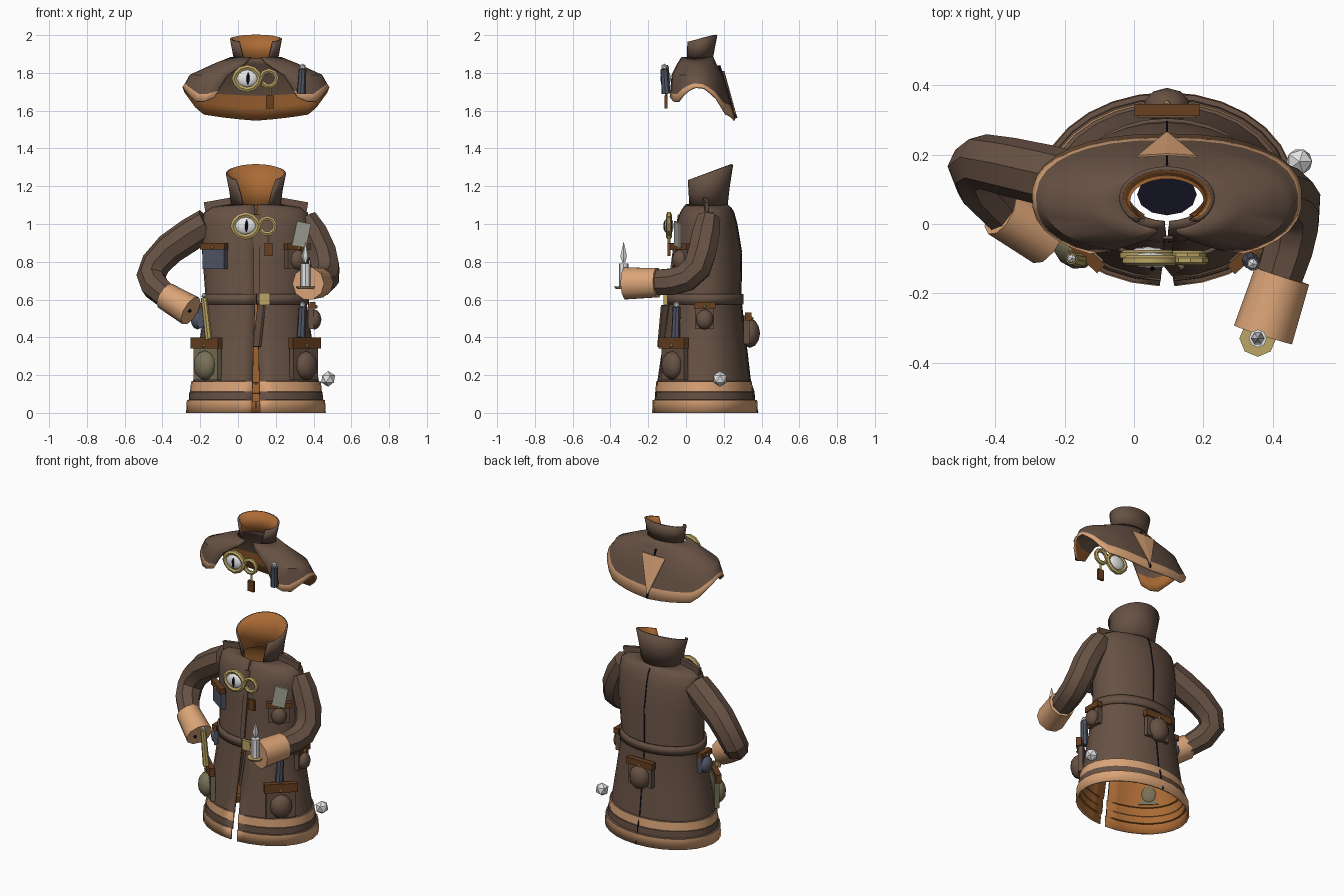
import bpy, math
from math import sin, cos, radians, pi
from mathutils import Vector, Matrix

if "Cube" in bpy.data.objects:
    bpy.data.objects.remove(bpy.data.objects["Cube"])

COL = dict(brown=(.135, .083, .058), tan=(.70, .37, .185), lining=(.40, .145, .035),
           leather=(.14, .05, .014), slate=(.085, .095, .135), gold=(.50, .38, .13),
           olive=(.19, .165, .095), white=(.78, .78, .78), card=(.42, .41, .34), black=(.006, .006, .015))
MAT = {}
for k, c in COL.items():
    MAT[k] = bpy.data.materials.new(k)
    MAT[k].diffuse_color = (*c, 1)


def finish(o, name, mats, smooth=False):
    o.name = name
    o.data.materials.clear()
    for m in mats.split():
        o.data.materials.append(MAT[m])
    if smooth:
        bpy.ops.object.select_all(action='DESELECT')
        o.select_set(True)
        bpy.context.view_layer.objects.active = o
        bpy.ops.object.shade_smooth_by_angle(angle=radians(38))
    return o


def add(name, verts, faces, mats, smooth=False):
    me = bpy.data.meshes.new(name)
    me.from_pydata(verts, [], faces)
    o = bpy.data.objects.new(name, me)
    bpy.context.collection.objects.link(o)
    return finish(o, name, mats, smooth)


def cloth(name, rows, rule=lambda i: 0, mats='brown tan lining', thick=.012):
    """Open lined shell through rows of points; the inside uses the slot two further on."""
    n = len(rows[0])
    faces = [(i*n+j, i*n+j+1, (i+1)*n+j+1, (i+1)*n+j) for i in range(len(rows)-1) for j in range(n-1)]
    o = add(name, [p for r in rows for p in r], faces, mats, True)
    for k, f in enumerate(o.data.polygons):
        f.material_index = rule(k // (n-1))
    m = o.modifiers.new('lining', 'SOLIDIFY')
    m.thickness, m.offset, m.material_offset = thick, -1, 2
    return o


def arc(cx, cy, rx, ry, z, gap, n=28, e=1):
    """Ring with a front gap (half angle in degrees); z may depend on the angle."""
    out = []
    for j in range(n+1):
        t = radians(-90 + gap + (360 - 2*gap)*j/n)
        c, s = [math.copysign(abs(v)**e, v) for v in (cos(t), sin(t))]
        out.append((cx + rx*c, cy + ry*s, z(t) if callable(z) else z))
    return out


def tube(name, pts, radii, mat, res=3, closed=False):
    cu = bpy.data.curves.new(name, 'CURVE')
    cu.dimensions, cu.bevel_depth, cu.bevel_resolution, cu.use_fill_caps = '3D', 1, res, True
    s = cu.splines.new('POLY')
    s.points.add(len(pts)-1)
    s.use_cyclic_u = closed
    for k, p in enumerate(pts):
        s.points[k].co = (*p, 1)
        s.points[k].radius = radii[k] if isinstance(radii, (list, tuple)) else radii
    o = bpy.data.objects.new(name, cu)
    bpy.context.collection.objects.link(o)
    bpy.ops.object.select_all(action='DESELECT')
    o.select_set(True)
    bpy.context.view_layer.objects.active = o
    bpy.ops.object.convert(target='MESH')
    return finish(bpy.context.view_layer.objects.active, name, mat, True)


def box(name, mtx, size, mat):
    bpy.ops.mesh.primitive_cube_add(size=1)
    o = bpy.context.object
    o.matrix_world = mtx @ Matrix.Diagonal((*size, 1))
    return finish(o, name, mat)


def bar(name, a, b, w, d, mat):
    a, b = Vector(a), Vector(b)
    q = (b-a).to_track_quat('Z', 'Y').to_matrix().to_4x4()
    return box(name, Matrix.Translation((a+b)/2) @ q, (w, d, (b-a).length), mat)


def ball(name, mtx, size, mat, detail=1):
    bpy.ops.mesh.primitive_ico_sphere_add(subdivisions=detail, radius=1.04)
    o = bpy.context.object
    o.matrix_world = mtx @ Matrix.Diagonal((*size, 1))
    return finish(o, name, mat, True)


T = lambda x, y, z: Matrix.Translation((x, y, z))
CX = .095

# coat body: z, rx, cy, ry, gap; upright hem bands with brown ledges
PROFILE = [(0, .37, .10, .28, 3.5), (.068, .366, .10, .277, 3.2), (.07, .355, .098, .264, 3.2),
           (.11, .353, .097, .262, 3), (.112, .349, .096, .258, 3), (.165, .344, .095, .254, 3),
           (.168, .333, .094, .246, 3), (.35, .303, .097, .222, 2.5),
           (.6, .266, .10, .19, 1), (.85, .285, .115, .178, .8), (1.0, .288, .108, .16, .8),
           (1.06, .275, .11, .142, .8), (1.088, .235, .11, .125, 1.5), (1.105, .13, .11, .11, 3)]
cloth('coat_body', [arc(CX, cy, rx, ry, z, g) for z, rx, cy, ry, g in PROFILE],
      lambda i: 1 if i in (0, 4) else 0)


def on_coat(deg, z, out=0):
    """Matrix on the coat surface: local -y points outward."""
    for a, b in zip(PROFILE, PROFILE[1:]):
        if a[0] <= z <= b[0]:
            k = (z-a[0])/(b[0]-a[0])
            rx, cy, ry = [a[i]+(b[i]-a[i])*k for i in (1, 2, 3)]
            break
    t = radians(deg)
    yaw = math.atan2(sin(t)/ry, cos(t)/rx)
    return T(CX+rx*cos(t)+out*cos(yaw), cy+ry*sin(t)+out*sin(yaw), z) @ Matrix.Rotation(yaw+pi/2, 4, 'Z')


# coat collar, open in front
cloth('coat_collar', [arc(CX, .11, .13, .11, 1.095, 33), arc(CX, .11, .142, .122, lambda t: 1.18+.02*sin(t), 38),
                      arc(CX, .11, .16, .14, lambda t: 1.267+.048*sin(t), 44)])

# cape, open in an A shape in front, with wavy hem
KEYS = [(0, 1.68), (30, 1.675), (48, 1.635), (68, 1.70), (90, 1.735), (115, 1.67), (135, 1.585), (160, 1.565), (180, 1.55)]


def hem(t):
    a = abs((math.degrees(t)+90+180) % 360 - 180)
    for (a0, z0), (a1, z1) in zip(KEYS, KEYS[1:]):
        if a <= a1:
            return z0+(z1-z0)*(a-a0)/(a1-a0)
    return KEYS[-1][1]


cape_top = arc(CX, .055, .35, .14, 1.79, 22, e=.85)
cape_hem = arc(CX, .076, .39, .185, hem, 31, e=.85)
mix = lambda k: [tuple(Vector(p).lerp(Vector(q), k)) for p, q in zip(cape_top, cape_hem)]
cloth('cape', [cape_hem, mix(.72), mix(.45), cape_top, arc(CX, .055, .22, .105, 1.85, 16),
               arc(CX, .06, .132, .085, 1.885, 12)],
      lambda i: (1, 0, 4, 4, 4)[i], 'brown tan lining lining brown')
cloth('cape_collar', [arc(CX, .066, .118, .076, 1.875, 36),
                      arc(CX, .075, .138, .091, lambda t: 1.98+.02*sin(t), 42)])
o = add('cape_back_patch', [(CX-.085, .198, 1.81), (CX, .268, 1.575), (CX+.085, .198, 1.81), (CX, .203, 1.81)],
        [(0, 3, 1), (3, 2, 1)], 'tan')
o.modifiers.new('thickness', 'SOLIDIFY').thickness = .006
bar('cape_seam', (CX, .175, 1.84), (CX, .266, 1.56), .006, .014, 'black')
add('neck_shadow', [(CX+.086*cos(k*pi/6), .085+.06*sin(k*pi/6), .95) for k in range(12)], [tuple(range(12))], 'black')

# back seam follows the coat
back = [(CX, p[2]+p[3]-.001, p[0]) for p in PROFILE[:13] if p[0] not in (.068, .112, .165)]
for k, (a, b) in enumerate(zip(back, back[1:])):
    bar('back_seam_%d' % k, a, b, .006, .010, 'black')

# belt, buckle, tail, front placket and shoulder straps
cloth('belt', [arc(CX, .10, .28, .205, z, .5) for z in (.575, .63)])
box('buckle', T(.14, -.108, .603), (.06, .02, .062), 'gold')
bar('belt_tail', (.10, -.128, .35), (.125, -.108, .57), .052, .014, 'brown')
bar('placket_lower', (.098, -.095, .63), (.098, -.067, .85), .03, .01, 'brown')
bar('placket_upper', (.098, -.067, .85), (.098, -.038, 1.05), .03, .01, 'brown')
for s in (-1, 1):
    bar('shoulder_strap', (CX+s*.13, .1, 1.105), (CX+s*.27, .11, 1.08), .02, .07, 'brown')

# sleeves and cuffs
tube('right_arm_sleeve', [(-.16, .12, 1.0), (-.25, .14, .945), (-.36, .165, .87), (-.435, .18, .79), (-.46, .165, .725),
                          (-.44, .11, .67), (-.36, .02, .60)], [.085, .088, .085, .08, .078, .075, .064], 'brown', 2)
tube('right_arm_cuff', [(-.385, .035, .62), (-.25, -.04, .54)], [.073, .083], 'tan')
ball('right_cuff_button', T(-.255, -.075, .54), (.01, .01, .01), 'black')
tube('left_arm_sleeve', [(.355, .12, 1.03), (.40, .105, .95), (.445, .085, .85), (.462, .06, .77), (.46, .0, .715),
                         (.445, -.07, .695), (.41, -.18, .69)], [.065, .078, .08, .08, .078, .076, .07], 'brown', 2)
tube('left_arm_cuff', [(.427, -.15, .69), (.372, -.32, .685)], [.082, .088], 'tan')

# candle on its dish
tube('candle_dish', [(.357, -.33, .655), (.357, -.33, .67)], [.04, .053], 'gold', 2)
tube('candle', [(.357, -.33, .67), (.357, -.33, .79)], .026, 'white', 2)
tube('flame', [(.357, -.33, z) for z in (.795, .83, .905)], [.008, .02, .001], 'white', 1)


# pouches: box, thin flap bar, bulging front, stud
def pouch(name, deg, z, w, h, mat, bulb):
    m = on_coat(deg, z, .012)
    box(name+'_body', m, (w, .03, h), mat)
    box(name+'_flap', m @ T(0, -.008, h/2-.005), (w*1.14, .034, h*.28), 'leather')
    if bulb:
        ball(name+'_bulge', m @ T(0, -.018, -h*.12), (bulb, bulb*.8, bulb*1.15), mat, 2)
    ball(name+'_stud', m @ T(0, -.027, h*.4), (.010, .010, .010), 'gold')


pouch('right_hip_pouch', -142, .275, .175, .2, 'olive', .066)
pouch('left_hip_pouch', -39, .275, .175, .2, 'brown', .064)
pouch('right_chest_pocket', -138, .825, .14, .125, 'slate', 0)
pouch('left_chest_pocket', -43, .825, .13, .12, 'brown', .045)
pouch('left_side_pouch', 0, .51, .10, .13, 'brown', .045)
pouch('right_side_pouch', 180, .51, .09, .12, 'slate', .045)
pouch('back_pouch', 90, .44, .165, .15, 'brown', .065)
box('card', T(.335, -.045, .945) @ Matrix.Rotation(radians(12), 4, 'Y') @ Matrix.Rotation(radians(20), 4, 'Z'),
    (.08, .012, .13), 'card')


# vials and wand
def vial(name, a, b, r, mat):
    tube(name, [a, b], [r, r*.85], mat, 2)
    ball(name+'_stopper', T(b[0], b[1], b[2]+.012), (r*.7, r*.7, r*.7), 'white')


vial('hip_vial', (.335, -.055, .40), (.342, -.05, .56), .024, 'slate')
vial('cape_vial', (.335, -.105, 1.69), (.342, -.115, 1.82), .024, 'slate')
vial('wand', (-.155, -.105, .39), (-.18, -.1, .61), .02, 'gold')


# eye brooch with hook ring and hanging tag
def brooch(name, x, y, z):
    lens = [(x+.068*cos(k*pi/6), y, z+.06*sin(k*pi/6)*abs(sin(k*pi/6))**.3) for k in range(12)]
    tube(name+'_frame', lens, .015, 'gold', 1, True)
    ball(name+'_eyeball', T(x, y, z), (.056, .024, .046), 'white', 2)
    ball(name+'_pupil', T(x+.005, y-.020, z), (.010, .010, .034), 'black')
    hook = [(x+.115+.042*cos(radians(a)), y, z+.042*sin(radians(a))) for a in range(-150, 171, 40)]
    tube(name+'_hook', hook, .013, 'gold', 1)
    tube(name+'_chain', [(x+.122, y, z-.04), (x+.122, y, z-.09)], .007, 'gold', 0)
    box(name+'_tag', T(x+.122, y, z-.125), (.042, .016, .068), 'leather')


brooch('coat_brooch', .04, -.09, .99)
brooch('cape_brooch', .048, -.105, 1.77)

# loose bauble beside the hem
ball('bauble', T(.477, .18, .18), (.04, .04, .04), 'white')

for m in bpy.data.materials:
    if m.users and not m.is_grease_pencil:
        m.use_nodes = True
        m.node_tree.nodes["Principled BSDF"].inputs["Base Color"].default_value = m.diffuse_color
